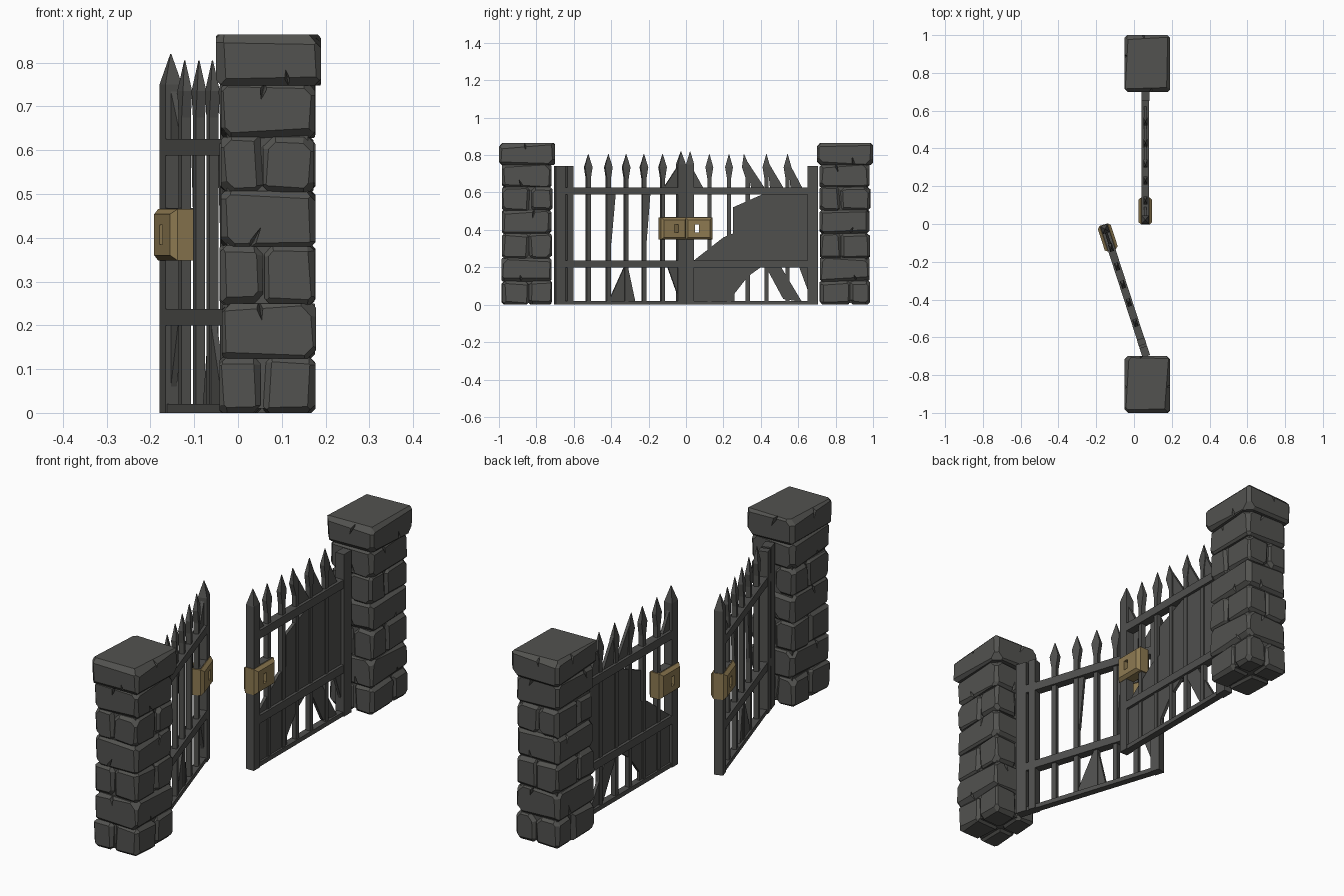
import bpy, bmesh, random
from math import radians
from mathutils import Matrix, Vector, Euler

if "Cube" in bpy.data.objects:
    bpy.data.objects.remove(bpy.data.objects["Cube"])
rng = random.Random(7)


def material(name, color):
    m = bpy.data.materials.new(name)
    m.use_nodes = True
    m.diffuse_color = (*color, 1)
    m.node_tree.nodes["Principled BSDF"].inputs["Base Color"].default_value = (*color, 1)
    return m


STONE = material("dark stone", (0.085, 0.085, 0.079))
IRON = material("dark iron", (0.08, 0.08, 0.076))
BRASS = material("dull brass", (0.27, 0.195, 0.083))


def finish(name, bm, mat, matrix=None):
    if matrix:
        bm.transform(matrix)
    bmesh.ops.recalc_face_normals(bm, faces=bm.faces)
    mesh = bpy.data.meshes.new(name)
    bm.to_mesh(mesh)
    bm.free()
    mesh.materials.append(mat)
    ob = bpy.data.objects.new(name, mesh)
    bpy.context.collection.objects.link(ob)
    return ob


def add_box(bm, lo, hi):
    lo, hi = Vector(lo), Vector(hi)
    m = Matrix.Translation((lo + hi) / 2) @ Matrix.Diagonal((*(hi - lo), 1))
    bmesh.ops.create_cube(bm, size=1, matrix=m)


def subtract(ob, cutter):
    cutter.hide_render = True
    mod = ob.modifiers.new("cut", 'BOOLEAN')
    mod.object, mod.solver = cutter, 'EXACT'
    bpy.context.view_layer.objects.active = ob
    bpy.ops.object.modifier_apply(modifier=mod.name)
    bpy.data.objects.remove(cutter)


def chisel(bm, point, normal):
    geom = bm.verts[:] + bm.edges[:] + bm.faces[:]
    cut = bmesh.ops.bisect_plane(bm, geom=geom, plane_co=point, plane_no=normal, clear_outer=True)
    edges = [e for e in cut["geom_cut"] if isinstance(e, bmesh.types.BMEdge)]
    if len(edges) > 2:
        bmesh.ops.edgeloop_fill(bm, edges=edges)


# Rough stone block: chiselled edges and corners, optional crack on each side
def stone(name, lo, hi, chip, cracked=False):
    lo, hi = Vector(lo), Vector(hi)
    mid, half = (lo + hi) / 2, (hi - lo) / 2
    bm = bmesh.new()
    add_box(bm, lo, hi)
    dirs = [Vector((x, y, z)) for x in (-1, 0, 1) for y in (-1, 0, 1) for z in (-1, 0, 1)
            if abs(x) + abs(y) + abs(z) > 1]
    for d in dirs:
        corner = mid + Vector([a * b for a, b in zip(d, half)])
        tilt = Vector([rng.uniform(-0.08, 0.08) for _ in range(3)])
        n = (d + tilt).normalized()
        depth = chip * rng.uniform(0.35, 0.9) * (1 if d.length < 1.5 else 1.9)
        chisel(bm, corner - d.normalized() * depth, n)
    ob = finish(name, bm, STONE)
    if cracked:
        bm = bmesh.new()
        for side in ((1, 0), (-1, 0), (0, 1), (0, -1)):
            off = rng.uniform(-0.5, 0.5)
            p = mid + Vector((half.x * (side[0] or off), half.y * (side[1] or off),
                              half.z * rng.choice((-0.8, 0.8))))
            thin = (0.02, 0.007) if side[0] else (0.007, 0.02)
            rot = Euler((rng.uniform(-0.5, 0.5), rng.uniform(-0.5, 0.5), 0)).to_matrix().to_4x4()
            m = Matrix.Translation(p) @ rot @ Matrix.Diagonal((*thin, 0.042, 1))
            bmesh.ops.create_uvsphere(bm, u_segments=4, v_segments=2, radius=1, matrix=m)
        subtract(ob, finish("crack_cutter", bm, STONE))


COURSES = [0, 0.124, 0.248, 0.38, 0.505, 0.628, 0.75]


def pillar(side, cy):
    x0, x1, y0, y1 = -0.04, 0.175, cy - 0.133, cy + 0.133
    bm = bmesh.new()
    add_box(bm, (x0 + 0.015, y0 + 0.015, 0.01), (x1 - 0.015, y1 - 0.015, 0.78))
    finish(side + "_pillar_core", bm, STONE)
    for i, (z0, z1) in enumerate(zip(COURSES, COURSES[1:])):
        name = f"{side}_pillar_stone_{i}"
        g = rng.uniform(-0.003, 0.003)
        if i % 2:
            stone(name, (x0 + g, y0 - g, z0), (x1 + g, y1 - g, z1 + 0.002), 0.015, True)
            continue
        # Split course made of four smaller blocks
        sx, sy = 0.065 + rng.uniform(-0.015, 0.015), cy + rng.uniform(-0.03, 0.03)
        for xa, xb in ((x0, sx), (sx + 0.002, x1)):
            for ya, yb in ((y0, sy), (sy + 0.002, y1)):
                r = rng.uniform(-0.003, 0.003)
                stone(name, (xa + r, ya + r, z0), (xb + r, yb + r, z1 + 0.002), 0.014)
    stone(side + "_pillar_cap", (-0.05, cy - 0.15, 0.748), (0.19, cy + 0.15, 0.864), 0.016, True)


# Stack of four-sided rings joined by side faces
def loft(bm, rings, closed=False):
    loops = [[bm.verts.new(p) for p in ring] for ring in rings]
    pairs = list(zip(loops, loops[1:] + loops[:1]))
    for low, high in pairs if closed else pairs[:-1]:
        for a in range(4):
            b = (a + 1) % 4
            bm.faces.new((low[a], low[b], high[b], high[a]))
    if not closed:
        bm.faces.new(loops[0])
        bm.faces.new(loops[-1])


SQUARE = ((-1, -1), (1, -1), (1, 1), (-1, 1))


# Spear bar: square rod that swells into a flattened point
def spear(bm, u, w, t, shoulder, tip, flare, lean=0):
    levels = [(0, w, t, 0), (shoulder - 0.06, w, t, 0),
              (shoulder, flare, t, lean / 2), (tip, 0.001, 0.001, lean)]
    loft(bm, [[(sx * d, u + shift + sy * h, z) for sx, sy in SQUARE]
              for z, h, d, shift in levels])


# Thin torn plate from an outline in the gate's plane
def plate(bm, pts, t=0.007):
    front = bm.faces.new([bm.verts.new((-t, u, z)) for u, z in pts])
    ext = bmesh.ops.extrude_face_region(bm, geom=[front], use_keep_orig=True)["geom"]
    bmesh.ops.translate(bm, vec=(2 * t, 0, 0),
                        verts=[v for v in ext if isinstance(v, bmesh.types.BMVert)])


# Lock case: bevelled block lofted round a keyhole that goes right through
def lock_case(bm):
    def ring(x, u, z, hu, hz):
        return [(x, u + a * hu, z + b * hz) for a, b in SQUARE]
    hole = (0.641, 0.407, 0.011, 0.022)
    face = (0.631, 0.407, 0.059, 0.047)
    side = (0.631, 0.407, 0.072, 0.059)
    loft(bm, [ring(-0.036, *hole), ring(-0.036, *face), ring(-0.022, *side),
              ring(0.022, *side), ring(0.036, *face), ring(0.036, *hole)], closed=True)


BARS = [0.157, 0.27, 0.37, 0.47, 0.575]


def gate(side, matrix, plates, leans, hinge_posts):
    # Horizontal rails
    bm = bmesh.new()
    for z0, z1, t in ((0, 0.02, 0.016), (0.2, 0.237, 0.02), (0.588, 0.626, 0.02)):
        add_box(bm, (-t, 0.0, z0), (t, 0.69, z1))
    finish(side + "_gate_rails", bm, IRON, matrix)
    # Upright spears and the pointed lock post
    bm = bmesh.new()
    for u, lean in zip(BARS, leans):
        spear(bm, u, 0.011, 0.011, 0.735, 0.805, 0.021, lean)
    spear(bm, 0.678, 0.022, 0.02, 0.75, 0.82, 0.022)
    finish(side + "_gate_spears", bm, IRON, matrix)
    # Hinge posts
    bm = bmesh.new()
    for u0, u1 in hinge_posts:
        add_box(bm, (-0.021, u0, 0), (0.021, u1, 0.742))
    finish(side + "_gate_hinge_post", bm, IRON, matrix)
    # Torn sheet pieces
    bm = bmesh.new()
    for pts in plates:
        plate(bm, pts)
    finish(side + "_gate_torn_sheets", bm, IRON, matrix)
    # Brass lock with a dark plate along its top
    bm = bmesh.new()
    lock_case(bm)
    finish(side + "_lock_case", bm, BRASS, matrix)
    bm = bmesh.new()
    add_box(bm, (-0.019, 0.568, 0.462), (0.019, 0.694, 0.468))
    finish(side + "_lock_top_plate", bm, IRON, matrix)


pillar("front", -0.85)
pillar("back", 0.85)

# Open leaf, swung outwards, with a few small torn pieces
front_plates = [
    [(0.372, 0.23), (0.27, 0.015), (0.42, 0.015)],
    [(0.26, 0.6), (0.31, 0.6), (0.285, 0.33)],
    [(0.46, 0.6), (0.505, 0.6), (0.475, 0.24)],
    [(0.57, 0.61), (0.66, 0.74), (0.66, 0.61)],
    [(0.6, 0.21), (0.66, 0.21), (0.66, 0.05)],
]
gate("front", Matrix.Translation((0.056, -0.672, 0)) @ Matrix.Rotation(radians(18), 4, 'Z'),
     front_plates, [0, 0, 0, 0, 0], [(-0.03, 0.022), (0.034, 0.068)])

# Closed leaf, mostly covered by a large torn sheet
back_plates = [
    [(0.05, 0.595), (0.05, 0.21), (0.66, 0.21), (0.66, 0.235), (0.5, 0.36),
     (0.45, 0.38), (0.45, 0.52), (0.28, 0.595)],
    [(0.66, 0.215), (0.28, 0.215), (0.37, 0.15), (0.44, 0.06), (0.44, 0.015), (0.66, 0.015)],
    [(0.28, 0.215), (0.2, 0.215), (0.08, 0.015), (0.18, 0.03)],
    [(0.1, 0.215), (0.05, 0.215), (0.05, 0.08)],
    [(0.375, 0.77), (0.27, 0.61), (0.35, 0.61)],
    [(0.265, 0.77), (0.17, 0.61), (0.25, 0.61)],
    [(0.155, 0.77), (0.07, 0.61), (0.14, 0.61)],
    [(0.6, 0.61), (0.66, 0.72), (0.66, 0.61)],
]
gate("back", Matrix.Translation((0.06, 0.70, 0)) @ Matrix.Rotation(radians(180), 4, 'Z'),
     back_plates, [0, 0, 0.02, 0, 0], [(-0.005, 0.05)])
